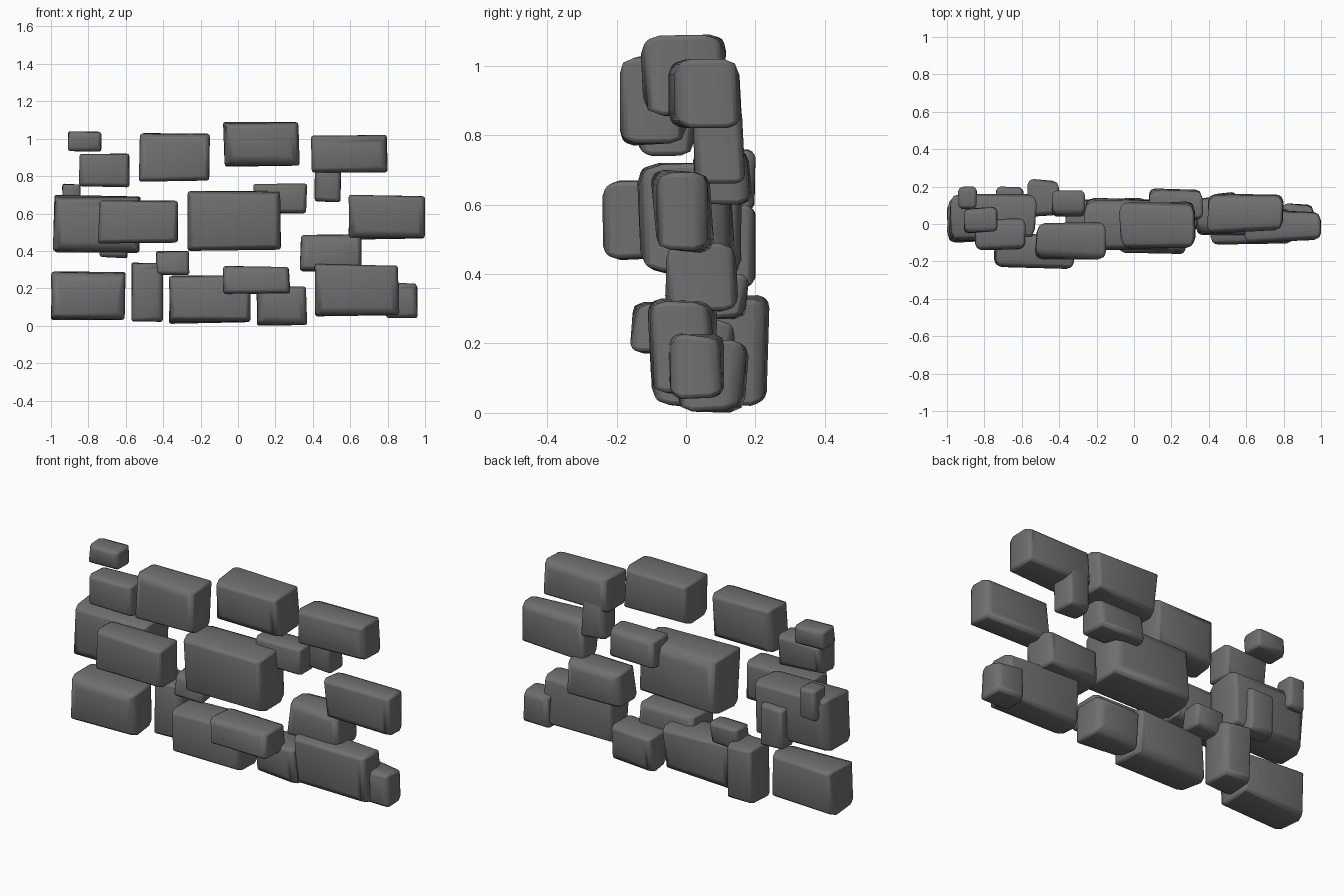
import bpy
import bmesh
import math
import random
from mathutils import Vector

default = bpy.data.objects.get("Cube")
if default:
    bpy.data.objects.remove(default, do_unlink=True)

random.seed(7)

# Single dark stone colour
stone_grey = bpy.data.materials.new("stone_grey")
stone_grey.use_nodes = True
colour = (0.16, 0.16, 0.16, 1)
stone_grey.diffuse_color = colour
shader = next(n for n in stone_grey.node_tree.nodes if n.type == 'BSDF_PRINCIPLED')
shader.inputs["Base Color"].default_value = colour
shader.inputs["Roughness"].default_value = 0.9


def fit(bm, low, size):
    """Stretch the mesh so that it fills the given box exactly."""
    for axis in range(3):
        values = [v.co[axis] for v in bm.verts]
        start, span = min(values), max(values) - min(values)
        for v in bm.verts:
            v.co[axis] = low[axis] + (v.co[axis] - start) / span * size[axis]


def stone(name, x, y, z):
    """Hewn block with crisp sides and pillowed front and back faces."""
    low = Vector((x[0], y[0], z[0]))
    size = Vector((x[1], y[1], z[1])) - low
    bm = bmesh.new()
    bmesh.ops.create_cube(bm, size=1)
    fit(bm, low, size)

    # Uneven corners, pushed inwards
    middle = low + size / 2
    for v in bm.verts:
        for axis, amount in enumerate((0.04, 0.16, 0.07)):
            inward = 1 if v.co[axis] < middle[axis] else -1
            v.co[axis] += inward * random.uniform(0, amount) * size[axis]

    # Wide worn edges round the front and back, narrow ones along the sides
    def is_rim(edge):
        a, b = (v.co.y < middle.y for v in edge.verts)
        return a == b
    width = 0.2 * min(size)
    rims = [e for e in bm.edges if is_rim(e)]
    bmesh.ops.bevel(bm, geom=rims, offset=width, segments=2, profile=0.55,
                    affect='EDGES', clamp_overlap=True)
    fit(bm, low, size)
    bmesh.ops.recalc_face_normals(bm, faces=bm.faces[:])

    mesh = bpy.data.meshes.new(name)
    bm.to_mesh(mesh)
    bm.free()
    mesh.materials.append(stone_grey)
    obj = bpy.data.objects.new(name, mesh)
    bpy.context.collection.objects.link(obj)

    # Slightly softened corners
    bevel = obj.modifiers.new("soft_corners", 'BEVEL')
    bevel.width = 0.012
    bevel.segments = 2
    bevel.limit_method = 'ANGLE'
    bevel.angle_limit = math.radians(50)
    bpy.ops.object.select_all(action='DESELECT')
    obj.select_set(True)
    bpy.context.view_layer.objects.active = obj
    bpy.ops.object.shade_smooth_by_angle(angle=math.radians(50))


# Bottom course
stone("bottom_right_end_stone", x=(-1, -.6), y=(-.1, .14), z=(.03, .29))
stone("bottom_upright_stone", x=(-.57, -.4), y=(.04, .24), z=(.02, .34))
stone("bottom_middle_stone", x=(-.37, .07), y=(-.1, .14), z=(.01, .27))
stone("bottom_short_stone", x=(.1, .37), y=(-.03, .18), z=(0, .21))
stone("bottom_left_stone", x=(.41, .86), y=(-.11, .09), z=(.05, .33))
stone("bottom_left_end_stone", x=(.79, .96), y=(-.05, .11), z=(.04, .23))
stone("front_ledge_stone", x=(-.08, .28), y=(-.16, .05), z=(.17, .32))

# Lower fillers
stone("small_filler_stone", x=(-.44, -.26), y=(.04, .18), z=(.27, .4))
stone("left_filler_stone", x=(.33, .66), y=(-.06, .15), z=(.29, .49))

# Middle course
stone("middle_right_end_stone", x=(-.99, -.52), y=(-.09, .16), z=(.39, .7))
stone("middle_front_stone", x=(-.75, -.32), y=(-.24, -.05), z=(.44, .67))
stone("middle_centre_stone", x=(-.27, .23), y=(-.14, .14), z=(.4, .72))
stone("middle_left_end_stone", x=(.59, 1), y=(-.1, .08), z=(.46, .7))
stone("back_chip_stone", x=(-.74, -.59), y=(.08, .2), z=(.36, .6))
stone("back_peg_stone", x=(-.94, -.84), y=(.08, .2), z=(.58, .76))

# Upper fillers
stone("upper_filler_stone", x=(.08, .37), y=(.02, .19), z=(.6, .76))
stone("hanging_filler_stone", x=(.41, .55), y=(.02, .17), z=(.66, .89))

# Top course
stone("top_right_end_stone", x=(-.85, -.58), y=(-.14, .03), z=(.74, .92))
stone("top_right_stone", x=(-.53, -.15), y=(-.19, .01), z=(.77, 1.03))
stone("top_centre_stone", x=(-.08, .33), y=(-.13, .12), z=(.85, 1.09))
stone("top_left_stone", x=(.39, .8), y=(-.05, .16), z=(.82, 1.02))
stone("cap_stone", x=(-.91, -.73), y=(-.05, .09), z=(.93, 1.04))
